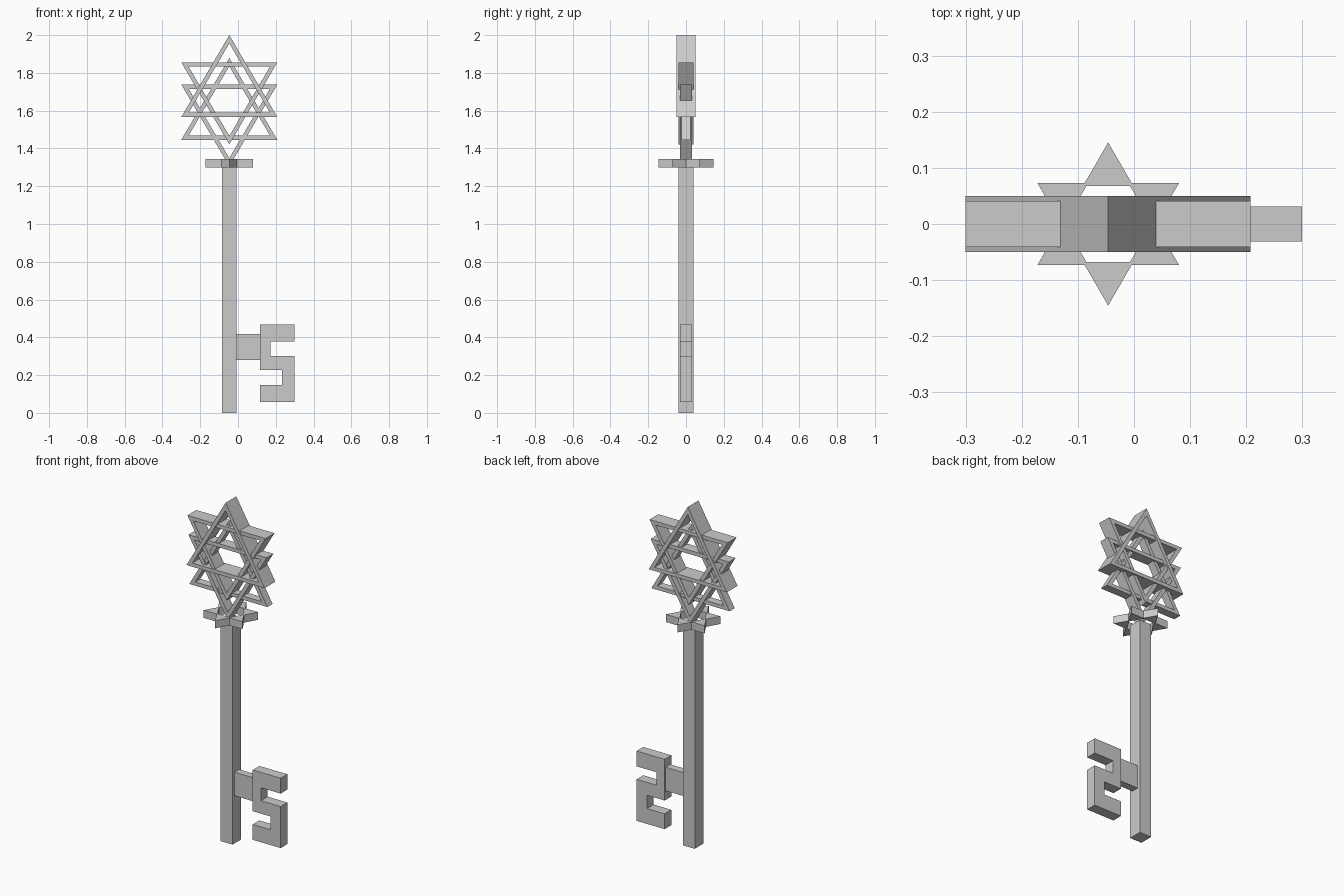
import bpy
import math

if "Cube" in bpy.data.objects:
    bpy.data.objects.remove(bpy.data.objects["Cube"])

CX = -0.046  # axis of shaft and head


def plate(name, loops, half, upright=True, z=0.0):
    """Extruded flat outline; extra loops become holes."""
    cu = bpy.data.curves.new(name, 'CURVE')
    cu.dimensions = '2D'
    cu.fill_mode = 'BOTH'
    cu.extrude = half
    for pts in loops:
        sp = cu.splines.new('POLY')
        sp.points.add(len(pts) - 1)
        for p, (a, b) in zip(sp.points, pts):
            p.co = (a, b, 0, 1)
        sp.use_cyclic_u = True
    ob = bpy.data.objects.new(name, cu)
    bpy.context.collection.objects.link(ob)
    ob.location.z = z
    if upright:
        ob.rotation_euler.x = math.pi / 2
    bpy.ops.object.select_all(action='DESELECT')
    ob.select_set(True)
    bpy.context.view_layer.objects.active = ob
    bpy.ops.object.convert(target='MESH')
    bpy.context.object.data.polygons.foreach_set(
        "use_smooth", [False] * len(bpy.context.object.data.polygons))


def rect(x0, x1, z0, z1):
    return [(x0, z0), (x1, z0), (x1, z1), (x0, z1)]


def triangle_frame(name, base, direction, half):
    h, w, t = 0.433, 0.254, 0.022
    mid = base + direction * h / 3
    outer = [(CX - w, base), (CX + w, base), (CX, base + direction * h)]
    s = 1 - t / (h / 3)
    inner = [(CX + (x - CX) * s, mid + (z - mid) * s) for x, z in outer]
    plate(name, [outer, inner], half)


# Shaft
plate("shaft", [rect(CX - 0.039, CX + 0.039, 0, 1.305)], 0.04)

# Head: four interlaced triangle frames, each a different depth
triangle_frame("head_triangle_top", 1.567, 1, 0.05)
triangle_frame("head_triangle_upper_inverted", 1.855, -1, 0.041)
triangle_frame("head_triangle_lower_inverted", 1.738, -1, 0.031)
triangle_frame("head_triangle_bottom", 1.446, 1, 0.024)

# Collar: six-pointed star with a hexagonal opening
R = 0.1455
star = []
for i in range(12):
    r = R if i % 2 == 0 else R / math.sqrt(3)
    a = math.pi / 2 + i * math.pi / 6
    star.append((CX + r * math.cos(a), r * math.sin(a)))
hexagon = [(CX + 0.078 * math.cos(i * math.pi / 3), 0.078 * math.sin(i * math.pi / 3))
           for i in range(6)]
plate("collar", [star, hexagon], 0.0225, upright=False, z=1.3225)

# Bit: thin stem and stepped tooth plate
plate("bit_stem", [rect(-0.02, 0.125, 0.28, 0.418)], 0.022)
plate("bit_teeth", [[
    (0.117, 0.468), (0.117, 0.226), (0.232, 0.226), (0.232, 0.148), (0.117, 0.148),
    (0.117, 0.058), (0.299, 0.058), (0.299, 0.302), (0.171, 0.302), (0.171, 0.378),
    (0.299, 0.378), (0.299, 0.468)]], 0.031)
